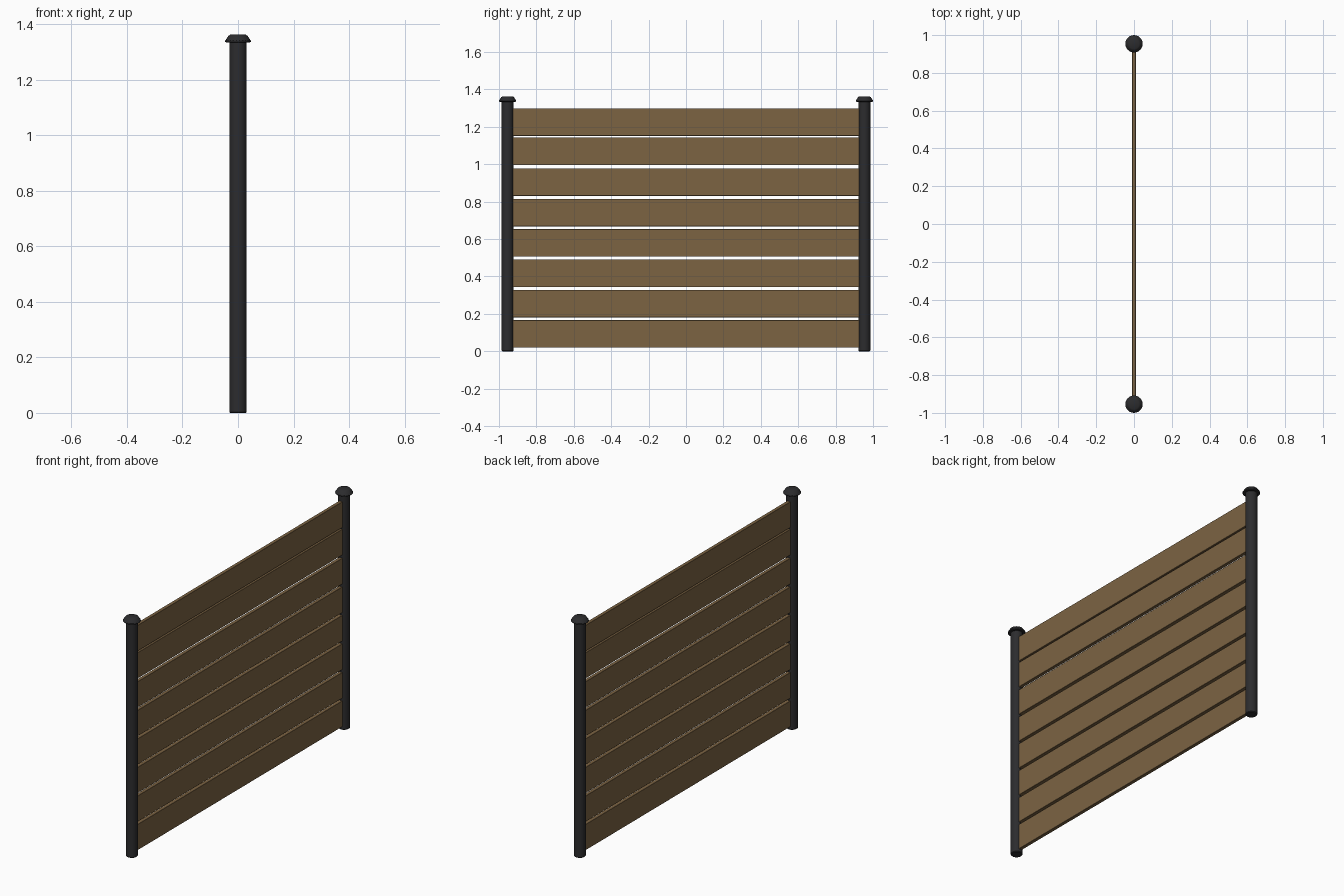
import bpy, bmesh, math

if "Cube" in bpy.data.objects:
    bpy.data.objects.remove(bpy.data.objects["Cube"])

POST_Y = 0.954
SIDES = 24


def material(name, rgb):
    m = bpy.data.materials.new(name)
    m.diffuse_color = (*rgb, 1)
    m.use_nodes = True
    m.node_tree.nodes["Principled BSDF"].inputs["Base Color"].default_value = m.diffuse_color
    return m


charcoal = material("charcoal_metal", (0.025, 0.025, 0.027))
wood = material("brown_wood", (0.2, 0.125, 0.055))


def finish(name, bm, mat):
    bmesh.ops.recalc_face_normals(bm, faces=bm.faces)
    me = bpy.data.meshes.new(name)
    bm.to_mesh(me)
    bm.free()
    me.materials.append(mat)
    ob = bpy.data.objects.new(name, me)
    bpy.context.collection.objects.link(ob)
    return ob


def turned(name, profile, y, mat):
    """Closed round part from (radius, z) pairs."""
    bm = bmesh.new()
    rings = []
    for r, z in profile:
        rings.append([bm.verts.new((r * math.cos(a), y + r * math.sin(a), z))
                      for a in (2 * math.pi * i / SIDES for i in range(SIDES))])
    for lo, hi in zip(rings, rings[1:]):
        for i in range(SIDES):
            j = (i + 1) % SIDES
            bm.faces.new((lo[i], lo[j], hi[j], hi[i]))
    bm.faces.new(rings[0])
    bm.faces.new(rings[-1])
    ob = finish(name, bm, mat)
    bpy.ops.object.select_all(action='DESELECT')
    bpy.context.view_layer.objects.active = ob
    ob.select_set(True)
    bpy.ops.object.shade_smooth_by_angle(angle=math.radians(30))
    return ob


# Round posts with a softened foot, and flared caps
post_profile = [(0.028, 0), (0.0315, 0.004), (0.0315, 1.34)]
cap_profile = [(0.042, 1.334), (0.046, 1.337), (0.046, 1.341),
               (0.034, 1.359), (0.027, 1.363)]
for side, y in (("left", -POST_Y), ("right", POST_Y)):
    turned(f"post_{side}", post_profile, y, charcoal)
    turned(f"post_cap_{side}", cap_profile, y, charcoal)

# Horizontal planks, with slightly uneven gaps
for n, z in enumerate((0.019, 0.181, 0.344, 0.506, 0.668, 0.831, 0.996, 1.152)):
    bm = bmesh.new()
    bmesh.ops.create_cube(bm, size=1)
    bmesh.ops.scale(bm, vec=(0.02, 2 * 0.935, 0.147), verts=bm.verts)
    bmesh.ops.translate(bm, vec=(0, 0, z + 0.0735), verts=bm.verts)
    bmesh.ops.bevel(bm, geom=list(bm.edges), offset=0.001, segments=1,
                    affect='EDGES')
    finish(f"plank_{n + 1}", bm, wood)
